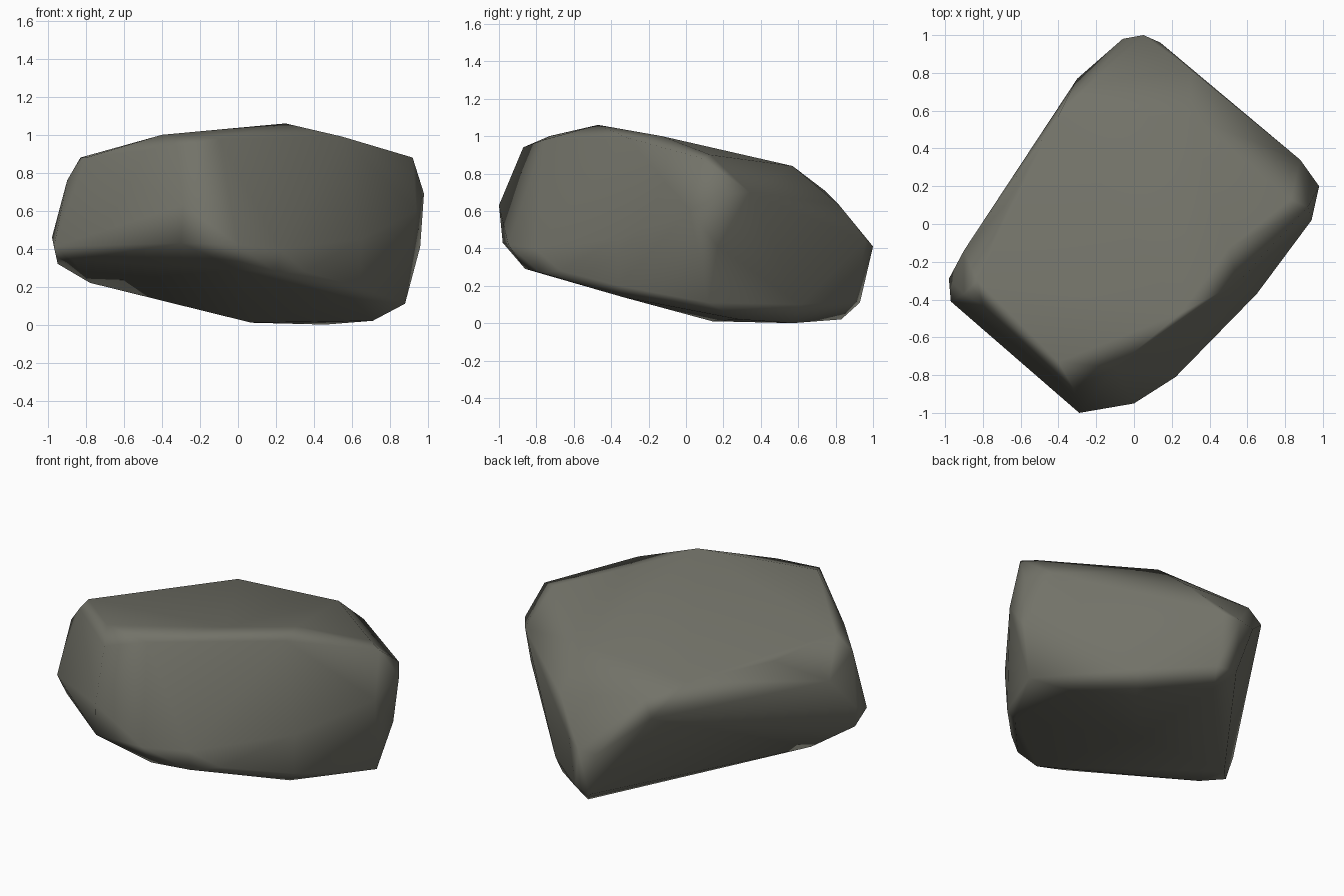
import bpy
import bmesh

# Remove the default cube
default_cube = bpy.data.objects.get("Cube")
if default_cube:
    bpy.data.objects.remove(default_cube, do_unlink=True)


def make_material(name, colour):
    material = bpy.data.materials.new(name)
    material.use_nodes = True
    material.diffuse_color = colour
    shader = next(n for n in material.node_tree.nodes if n.type == "BSDF_PRINCIPLED")
    shader.inputs["Base Color"].default_value = colour
    shader.inputs["Roughness"].default_value = 0.9
    return material


# Rim of the sloping top
top_rim = [
    (.25, -.47, 1.06), (.55, -.31, .99), (.5, -.13, 1), (.83, .13, .9),
    (.92, .09, .88), (.3, .57, .84), (-.4, .57, .79), (-.23, .74, .71),
    (-.68, .1, .82), (-.83, -.3, .88), (-.8, -.43, .88), (-.4, -.73, 1),
    (-.32, -.87, .94), (-.1, -.76, .98),
]

# Widest outline, running round the corners
waist = [
    (.05, 1, .41), (-.06, .98, .4), (.14, .96, .44), (.3, .82, .63),
    (-.3, .77, .61), (-.9, -.14, .66), (-.9, -.37, .76), (-.98, -.29, .46),
    (-.97, -.41, .41), (-.29, -1, .63), (0, -.95, .42), (.22, -.81, .4),
    (.65, -.37, .45), (.94, .02, .6), (.98, .2, .69), (.88, .34, .7),
]

# Rim of the underside, lifted at the front and left
bottom_rim = [
    (-.95, -.32, .32), (-.87, -.46, .34), (-.3, -.98, .43), (0, -.86, .29),
    (.21, -.78, .27), (.35, -.67, .28), (.64, -.36, .2), (.6, -.34, .14),
    (.96, .17, .41), (.88, .12, .11), (.71, .28, .02), (.07, .14, .01),
    (.46, .57, 0), (.48, .61, .1), (.1, .83, .02), (.14, .9, .12),
    (.02, .93, .11), (-.78, -.13, .22),
]

# Wrap the three outlines in one closed boulder surface
bm = bmesh.new()
for outline in (top_rim, waist, bottom_rim):
    for point in outline:
        bm.verts.new(point)
bmesh.ops.convex_hull(bm, input=bm.verts[:])
loose = [vert for vert in bm.verts if not vert.link_faces]
bmesh.ops.delete(bm, geom=loose, context="VERTS")
bmesh.ops.recalc_face_normals(bm, faces=bm.faces[:])
for face in bm.faces:
    face.smooth = True

mesh = bpy.data.meshes.new("boulder")
bm.to_mesh(mesh)
bm.free()
mesh.materials.append(make_material("grey stone", (.17, .17, .14, 1)))

boulder = bpy.data.objects.new("boulder", mesh)
bpy.context.collection.objects.link(boulder)

# Broad faces stay flat while the worn edges shade softly
soft_edges = boulder.modifiers.new("soft_edges", "WEIGHTED_NORMAL")
soft_edges.mode = "FACE_AREA"
